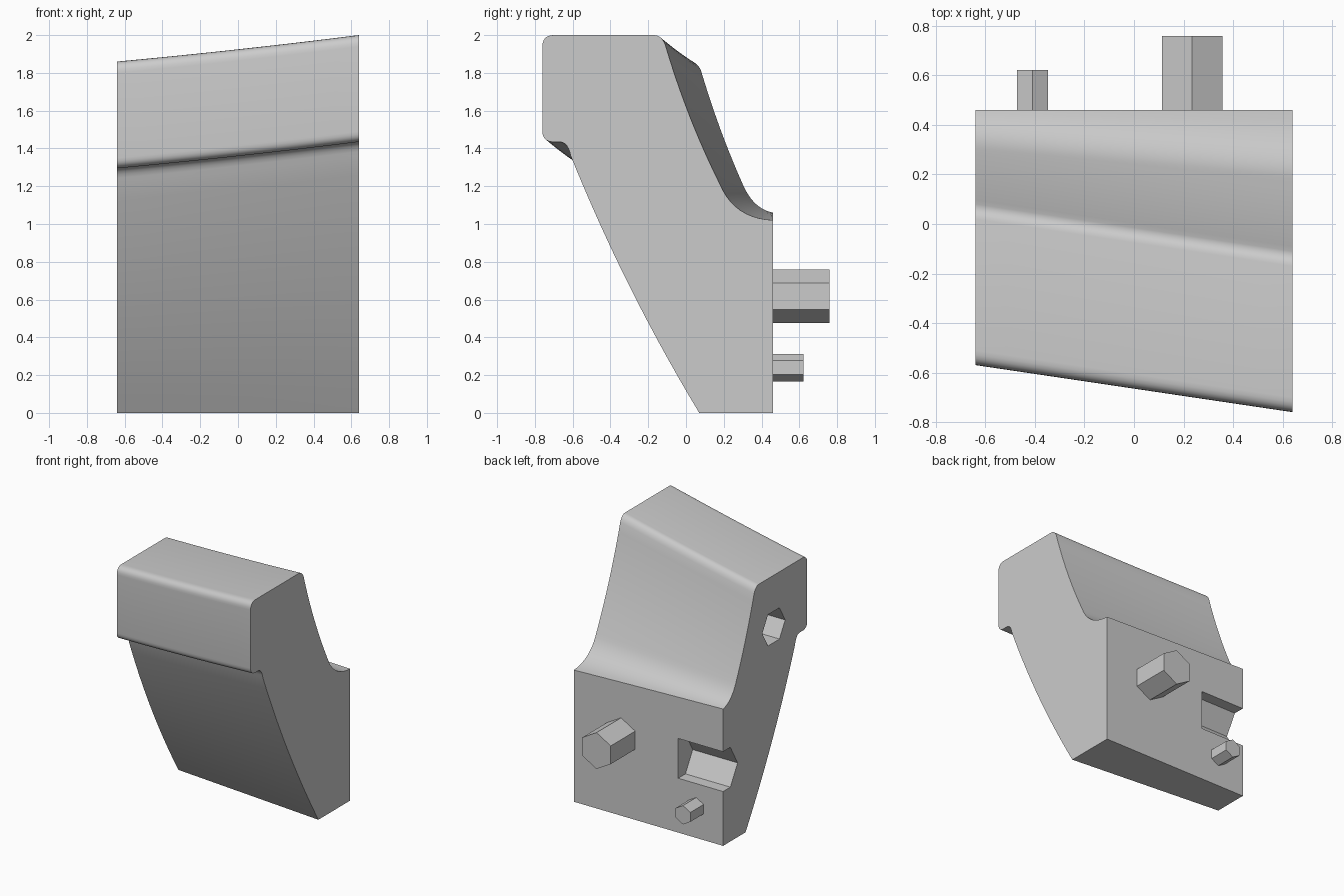
import bpy, bmesh, math
from mathutils import Vector

if "Cube" in bpy.data.objects:
    bpy.data.objects.remove(bpy.data.objects["Cube"])

grey = bpy.data.materials.new("plain grey")
grey.use_nodes = True
grey.diffuse_color = (0.6, 0.6, 0.6, 1)
grey.node_tree.nodes["Principled BSDF"].inputs["Base Color"].default_value = (0.6, 0.6, 0.6, 1)

HALF = 0.64    # half the block width
BACK = 0.46    # flat rear face


def finish(name, bm):
    bmesh.ops.recalc_face_normals(bm, faces=bm.faces)
    mesh = bpy.data.meshes.new(name)
    bm.to_mesh(mesh)
    bm.free()
    mesh.materials.append(grey)
    obj = bpy.data.objects.new(name, mesh)
    bpy.context.collection.objects.link(obj)
    return obj


def hex_prism(name, center, radius, length, axis, turn):
    """Six-sided bar starting at center and running along axis."""
    axis = Vector(axis)
    side = axis.cross(Vector((0, 0, 1)))
    bm = bmesh.new()
    ring = []
    for i in range(6):
        a = turn + i * math.pi / 3
        offset = side * math.cos(a) + Vector((0, 0, math.sin(a)))
        ring.append(bm.verts.new(Vector(center) + offset * radius))
    cap = bm.faces.new(ring)
    grown = bmesh.ops.extrude_face_region(bm, geom=[cap], use_keep_orig=True)
    tips = [g for g in grown["geom"] if isinstance(g, bmesh.types.BMVert)]
    bmesh.ops.translate(bm, verts=tips, vec=axis * length)
    return finish(name, bm)


# Side outline as quadratic arcs: y, z, then the drift in y, z toward the other end
head = (0.19, -0.14)
arcs = [
    # front curve
    ((0.07, 0, 0.115, 0), (-0.325, 0.655, 0.15, -0.07), (-0.61, 1.36, *head), 14),
    # hollow under the lip
    ((-0.61, 1.36, *head), (-0.625, 1.435, *head), (-0.67, 1.435, *head), 6),
    # lip, top front and top back roundings
    ((-0.71, 1.435, *head), (-0.76, 1.44, *head), (-0.76, 1.49, *head), 6),
    ((-0.76, 1.94, *head), (-0.76, 2, *head), (-0.7, 2, *head), 6),
    ((-0.17, 2, *head), (-0.13, 2, *head), (-0.11, 1.95, *head), 6),
    # back curve and trough
    ((-0.11, 1.95, *head), (0.005, 1.56, 0.17, -0.07), (0.18, 1.21, 0.125, -0.01), 12),
    ((0.18, 1.21, 0.125, -0.01), (0.255, 1.03, 0.105, 0.05), (BACK, 1.02, 0, 0.04), 10),
]
outline = [Vector((BACK, 0, 0, 0))]
for a, b, c, steps in arcs:
    a, b, c = Vector(a), Vector(b), Vector(c)
    for i in range(steps + 1):
        t = i / steps
        p = a * (1 - t) ** 2 + b * 2 * t * (1 - t) + c * t * t
        if (p - outline[-1]).length > 1e-5:
            outline.append(p)

# Main block, lofted across the width
SECTIONS = 10
bm = bmesh.new()
rings = []
for s in range(SECTIONS + 1):
    t = s / SECTIONS
    drift = t + 0.15 * t * (1 - t)
    x = HALF - 2 * HALF * t
    rings.append([bm.verts.new((x, p[0] + p[2] * t, p[1] + p[3] * drift)) for p in outline])
n = len(outline)
for r, q in zip(rings, rings[1:]):
    for i in range(n):
        j = (i + 1) % n
        bm.faces.new((r[i], r[j], q[j], q[i]))
bm.faces.new(rings[0])
bm.faces.new(rings[-1])
block = finish("block", bm)

# Hexagonal sockets in the right side
sockets = [
    hex_prism("head_socket_cutter", (-HALF - 0.1, -0.16, 1.46), 0.14, 0.485, (1, 0, 0), 0),
    hex_prism("rear_notch_cutter", (-HALF - 0.1, BACK, 0.575), 0.178, 0.485, (1, 0, 0), 0),
]
bpy.context.view_layer.objects.active = block
for cutter in sockets:
    cutter.hide_render = True
    mod = block.modifiers.new("socket", "BOOLEAN")
    mod.operation = "DIFFERENCE"
    mod.solver = "EXACT"
    mod.object = cutter
    bpy.ops.object.modifier_apply(modifier=mod.name)
    bpy.data.objects.remove(cutter)

# Hexagonal pins on the rear face
hex_prism("large_pin", (0.235, BACK, 0.617), 0.141, 0.3, (0, 1, 0), math.pi / 6)
hex_prism("small_pin", (-0.41, BACK, 0.24), 0.073, 0.163, (0, 1, 0), math.pi / 6)

# Smooth the curved faces, keep real edges sharp
bpy.ops.object.select_all(action="DESELECT")
block.select_set(True)
bpy.ops.object.shade_smooth_by_angle(angle=math.radians(30))
